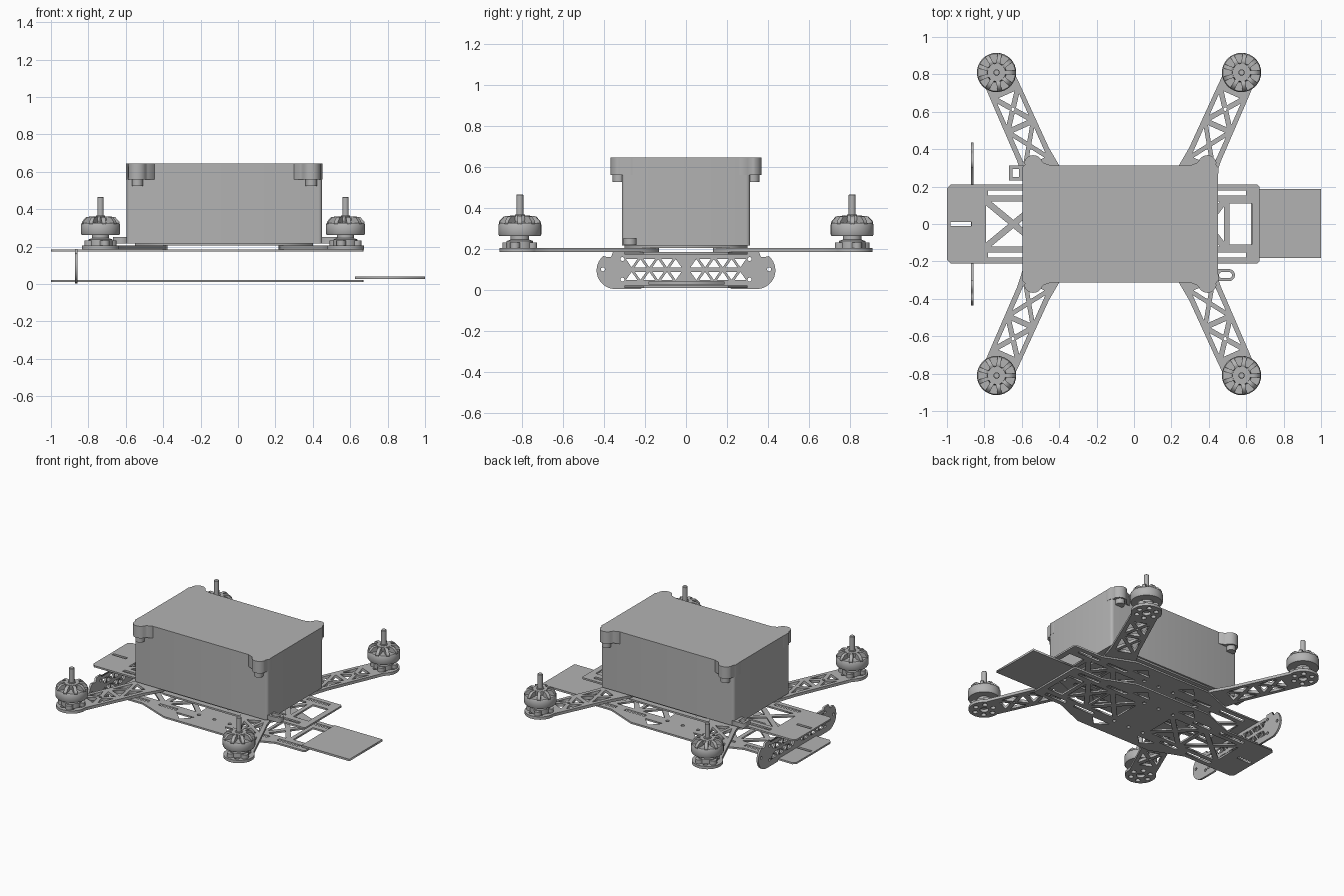
import bpy, bmesh
from math import sin, cos, pi, radians, hypot
from mathutils import Matrix, Vector

if "Cube" in bpy.data.objects:
    bpy.data.objects.remove(bpy.data.objects["Cube"])

grey = bpy.data.materials.new("plain_grey")
grey.use_nodes = True
COLOUR = (0.45, 0.45, 0.45, 1)
grey.diffuse_color = COLOUR
grey.node_tree.nodes["Principled BSDF"].inputs["Base Color"].default_value = COLOUR

MID = -0.08          # x of the arm cross centre
ARM_X, ARM_Y = 0.655, 0.81


def add(name, mesh, smooth=False):
    ob = bpy.data.objects.new(name, mesh)
    bpy.context.collection.objects.link(ob)
    if not mesh.materials:
        mesh.materials.append(grey)
    if smooth:
        bpy.ops.object.select_all(action='DESELECT')
        ob.select_set(True)
        bpy.context.view_layer.objects.active = ob
        bpy.ops.object.shade_smooth_by_angle(angle=radians(35))
    return ob


def sheet(name, loops, z0, z1, matrix=Matrix()):
    """Flat cut sheet: first loop is the outline, the rest are openings."""
    cu = bpy.data.curves.new(name + "_curve", 'CURVE')
    cu.dimensions, cu.fill_mode = '2D', 'BOTH'
    cu.extrude = (z1 - z0) / 2
    for loop in loops:
        sp = cu.splines.new('POLY')
        sp.points.add(len(loop) - 1)
        sp.use_cyclic_u = True
        for p, (x, y) in zip(sp.points, loop):
            p.co = (x, y, 0, 1)
    tmp = bpy.data.objects.new(name + "_tmp", cu)
    bpy.context.collection.objects.link(tmp)
    dg = bpy.context.evaluated_depsgraph_get()
    mesh = bpy.data.meshes.new_from_object(tmp.evaluated_get(dg))
    bpy.data.objects.remove(tmp)
    mesh.transform(matrix @ Matrix.Translation((0, 0, (z0 + z1) / 2)))
    mesh.materials.clear()
    return add(name, mesh)


def arc(x, y, r, a0=0, a1=360, n=16):
    full = a1 - a0 == 360
    steps = n if full else n + 1
    return [(x + r * cos(radians(a0 + (a1 - a0) * i / n)),
             y + r * sin(radians(a0 + (a1 - a0) * i / n))) for i in range(steps)]


def rect(x0, x1, y0, y1):
    return [(x0, y0), (x1, y0), (x1, y1), (x0, y1)]


def mirror_y(loop):
    return [(x, -y) for x, y in reversed(loop)]


def truss(x0, x1, h, t):
    """Four triangular openings left by a crossed brace."""
    w, cx = (x1 - x0) / 2, (x0 + x1) / 2
    L = hypot(w, h)
    dx, dy = t * L / h, t * L / w
    top = [(x0 + dx, h), (x1 - dx, h), (cx, dy)]
    return [[(x0, h - dy), (x0, dy - h), (cx - dx, 0)],
            [(x1, h - dy), (x1, dy - h), (cx + dx, 0)], top, mirror_y(top)]


def lathe(name, profile, loc, n=32):
    bm = bmesh.new()
    rings = [[bm.verts.new((r * cos(2 * pi * i / n), r * sin(2 * pi * i / n), z))
              for i in range(n)] for r, z in profile]
    for a, b in zip(rings, rings[1:]):
        for i in range(n):
            bm.faces.new((a[i], a[(i + 1) % n], b[(i + 1) % n], b[i]))
    bm.faces.new(rings[0][::-1])
    bm.faces.new(rings[-1])
    bmesh.ops.recalc_face_normals(bm, faces=bm.faces)
    mesh = bpy.data.meshes.new(name)
    bm.to_mesh(mesh)
    bm.free()
    mesh.transform(Matrix.Translation(loc))
    return add(name, mesh, True)


# Body plates: a long strip with wings in the middle
half = [(0.66, 0.21), (0.44, 0.21), (0.22, 0.3), (-0.37, 0.3), (-0.6, 0.21),
        (-0.98, 0.21), (-1, 0.19)]
outline = [(0.67, 0.2)] + half
outline += mirror_y(outline)
openings = [rect(-0.98, -0.87, -0.01, 0.01), rect(0.51, 0.63, -0.11, 0.11)]
openings += truss(-0.79, -0.5, 0.12, 0.017) + truss(-0.47, -0.22, 0.12, 0.017)
openings += truss(0.06, 0.28, 0.12, 0.017) + truss(0.3, 0.48, 0.12, 0.017)
for side in (lambda l: l, mirror_y):
    for x0, x1 in ((-0.78, -0.58), (-0.5, -0.36), (0.2, 0.36), (0.43, 0.6)):
        openings.append(side(rect(x0, x1, 0.153, 0.178)))
    openings.append(side([(-0.34, 0.2), (-0.2, 0.2), (-0.27, 0.27)]))
    openings.append(side([(0.04, 0.2), (0.18, 0.2), (0.11, 0.27)]))
    for x in (-0.2, -0.08, 0.04):
        openings.append(side(arc(x, 0.15, 0.012, n=10)))
sheet("lower_plate", [outline] + openings, 0.01, 0.022)
sheet("upper_plate", [outline] + openings, 0.173, 0.185)
clamp = [(0.22, 0.3), (-0.37, 0.3), (-0.55, 0.21)]
sheet("clamp_plate", [[(0.4, 0.21)] + clamp + mirror_y([(0.4, 0.21)] + clamp)],
      0.205, 0.216)
sheet("battery_tray", [rect(0.625, 1, -0.182, 0.188)], 0.026, 0.04)

# Upright end bracket, drawn in the y-z plane
side_half = [(0.21, 0.022), (0.22, 0.004)] + arc(0.345, 0.095, 0.091, -90, 50, 14)
side_half += [(0.385, 0.16), (0.365, 0.16), (0.355, 0.187), (0.3, 0.187), (0.3, 0.173)]
bracket = side_half + [(-x, z) for x, z in reversed(side_half)]
cuts = []
for s in (-1, 1):
    for z0, z1, flip in ((0.048, 0.088, 0), (0.11, 0.15, 1)):
        for i in range(6):
            c = s * (0.05 + i * 0.043)
            base, tip = (z0, z1) if (i + flip) % 2 else (z1, z0)
            cuts.append([(c - 0.028, base), (c + 0.028, base), (c, tip)])
    for y, z in ((0.31, 0.05), (0.31, 0.15), (0.405, 0.1)):
        cuts.append(arc(s * y, z, 0.01, n=10))
upright = Matrix(((0, 0, 1, -0.865), (1, 0, 0, 0), (0, 1, 0, 0), (0, 0, 0, 1)))
sheet("end_bracket", [bracket] + cuts, -0.007, 0.007, upright)

# Arms and motors
arm_outline = arc(0, 0, 0.1, 60, 300, 24) + [
    (0.12, -0.088), (0.48, -0.092), (0.6, -0.105), (0.7, -0.08), (0.73, -0.03)]
arm_outline += [(0.73, 0.03), (0.7, 0.08), (0.6, 0.105), (0.48, 0.092), (0.12, 0.088)]
arm_cuts = truss(0.13, 0.3, 0.064, 0.014) + truss(0.33, 0.52, 0.064, 0.012)
arm_cuts += [arc(0.215, 0, 0.009, n=8), arc(0, 0, 0.028)]
arm_cuts += [arc(0.064 * cos(a * pi / 3), 0.064 * sin(a * pi / 3), 0.017, n=10)
             for a in range(6)]
arm_cuts += [arc(0.62, s * 0.05, 0.012, n=10) for s in (-1, 1)]

for end, sx in (("left", 1), ("right", -1)):
    for row, sy in (("front", -1), ("back", 1)):
        tag = f"{row}_{end}_"
        x, y = MID + sx * ARM_X, sy * ARM_Y
        inward = Vector((-sx * sin(radians(24)), -sy * cos(radians(24)), 0))
        across = Vector((-inward.y, inward.x, 0))
        place = Matrix.Translation((x, y, 0)) @ Matrix(
            (inward, across, (0, 0, 1))).transposed().to_4x4()
        sheet(tag + "arm", [arm_outline] + arm_cuts, 0.185, 0.205, place)
        # motor foot with four lugs
        for k in range(4):
            turn = place @ Matrix.Rotation(pi / 4 + k * pi / 2, 4, 'Z')
            lug = [(0, -0.035)] + arc(0.065, 0, 0.024, -90, 90, 8) + [(0, 0.035)]
            sheet(f"{tag}motor_lug_{k + 1}", [lug], 0.205, 0.232, turn)
        lathe(tag + "motor_foot", [(0.065, 0.205), (0.065, 0.238), (0.045, 0.245),
                                   (0.045, 0.262), (0.075, 0.27), (0.075, 0.315),
                                   (0.04, 0.335)], (x, y, 0))
        # bell rim, domed spokes, hub and shaft
        lathe(tag + "motor_bell", [(0.07, 0.262), (0.1, 0.262), (0.105, 0.27),
                                   (0.105, 0.318), (0.1, 0.326), (0.075, 0.326)], (x, y, 0))
        lathe(tag + "motor_hub", [(0.045, 0.32), (0.052, 0.345), (0.048, 0.362),
                                  (0.025, 0.362), (0.025, 0.367)], (x, y, 0), 24)
        lathe(tag + "motor_shaft", [(0.017, 0.36), (0.017, 0.462), (0.014, 0.466)],
              (x, y, 0), 16)
        tilt = Matrix(((1, 0, 0, 0), (0, 0, 1, 0), (0, 1, 0, 0), (0, 0, 0, 1)))
        spoke = [(0.04, 0.33), (0.103, 0.318), (0.1, 0.335), (0.078, 0.358), (0.04, 0.362)]
        for k in range(9):
            turn = Matrix.Translation((x, y, 0)) @ Matrix.Rotation(k * 2 * pi / 9, 4, 'Z')
            sheet(f"{tag}motor_spoke_{k + 1}", [spoke], -0.011, 0.011, turn @ tilt)

# Equipment box with corner ears and screw bosses
box = [(x, y) for cx, cy, a in ((0.43, 0.293, 0), (-0.575, 0.293, 90),
                                (-0.575, -0.293, 180), (0.43, -0.293, 270))
       for x, y in arc(cx, cy, 0.02, a, a + 90, 4)]
sheet("equipment_box", [box], 0.216, 0.645)
ear = [(0.52, 0.2), (0.525, 0.3), (0.51, 0.318)] + arc(0.465, 0.318, 0.05, 10, 160, 10)
ear += [(0.41, 0.327), (0.37, 0.312), (0.37, 0.2)]
for sx in (-1, 1):
    for sy in (-1, 1):
        loop = [(-0.073 + sx * px, sy * py) for px, py in ear]
        sheet("box_corner_ear", [loop], 0.56, 0.645)
        lathe("box_screw_boss", [(0.03, 0.525), (0.03, 0.56)],
              (-0.073 + sx * 0.465, sy * 0.328, 0), 20)

# Fixing tabs at the box foot
sheet("square_box_tab", [rect(-0.668, -0.58, 0.232, 0.312),
                         rect(-0.65, -0.615, 0.25, 0.295)], 0.218, 0.252)
tab = [(0.43, -0.305)] + arc(0.508, -0.273, 0.032, -90, 90, 10) + [(0.43, -0.241)]
slot = arc(0.508, -0.273, 0.016, -90, 90, 8) + arc(0.47, -0.273, 0.016, 90, 270, 8)
sheet("round_box_tab", [tab, slot], 0.218, 0.252)
